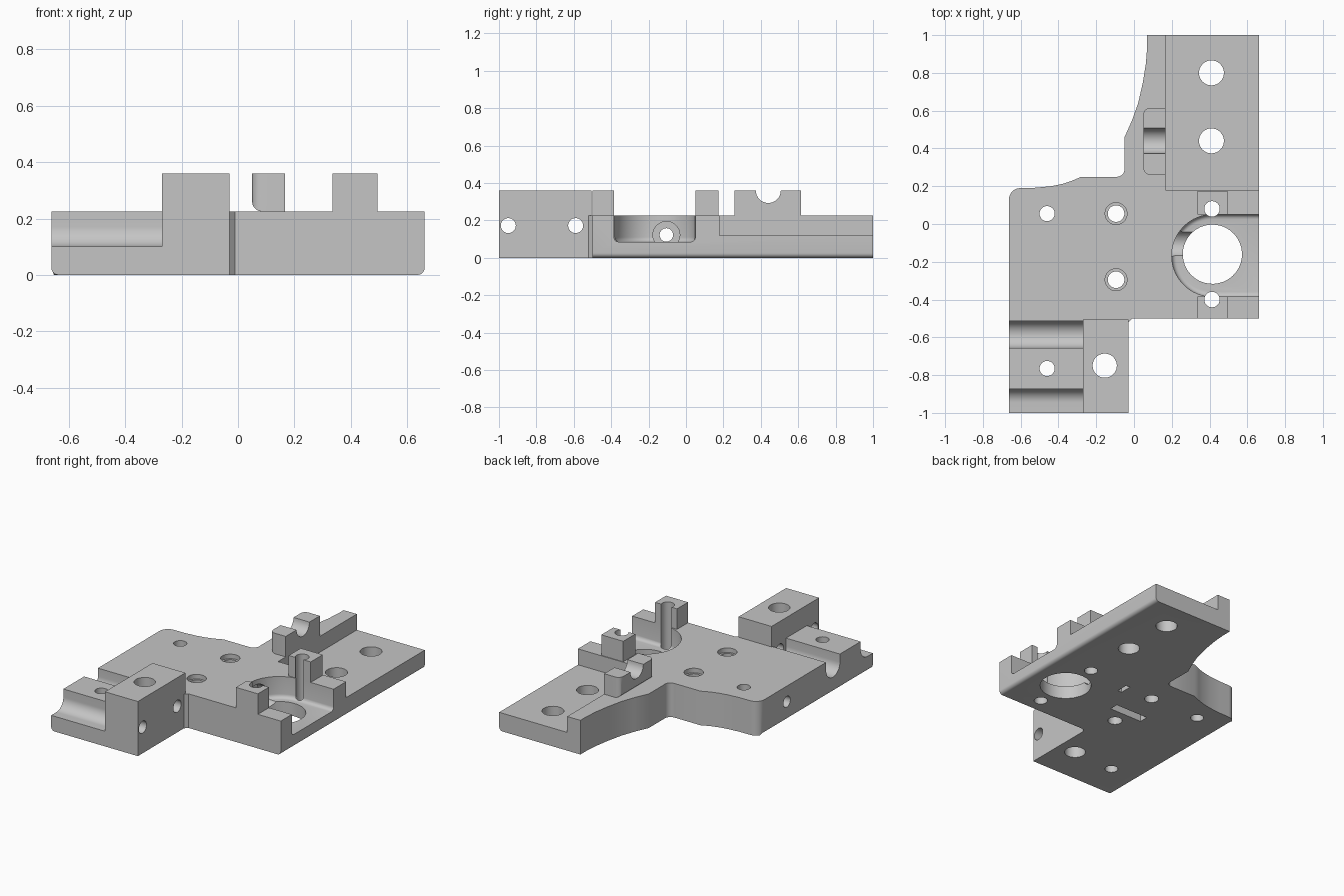
import bpy, bmesh
from math import sin, cos, radians

cube = bpy.data.objects.get("Cube")
if cube:
    bpy.data.objects.remove(cube, do_unlink=True)

grey = bpy.data.materials.new("plain_grey")
grey.use_nodes = True
grey.diffuse_color = (0.56, 0.56, 0.56, 1)
grey.node_tree.nodes["Principled BSDF"].inputs["Base Color"].default_value = (0.56, 0.56, 0.56, 1)

TOP, TALL, SIDE = 0.225, 0.36, 0.662


def arc(cx, cy, r, a0, a1, n=16):
    angles = [radians(a0 + (a1 - a0) * i / n) for i in range(n + 1)]
    return [(cx + r * cos(a), cy + r * sin(a)) for a in angles]


def prism(name, pts, lo, hi, axis="z", bevel=0, rule=None):
    """Extrude a closed profile along an axis; bevel the edges picked by rule."""
    bm = bmesh.new()
    place = {"z": lambda u, v, h: (u, v, h), "x": lambda u, v, h: (h, u, v)}[axis]
    ends = [[bm.verts.new(place(u, v, h)) for u, v in pts] for h in (lo, hi)]
    bm.faces.new(reversed(ends[0]))
    bm.faces.new(ends[1])
    for i in range(len(pts)):
        j = (i + 1) % len(pts)
        bm.faces.new((ends[0][i], ends[0][j], ends[1][j], ends[1][i]))
    bmesh.ops.recalc_face_normals(bm, faces=bm.faces)
    if bevel:
        edges = [e for e in bm.edges if all(rule(v.co) for v in e.verts)]
        bmesh.ops.bevel(bm, geom=edges, offset=bevel, segments=5, profile=0.5, affect="EDGES")
    mesh = bpy.data.meshes.new(name)
    bm.to_mesh(mesh)
    bm.free()
    mesh.materials.append(grey)
    obj = bpy.data.objects.new(name, mesh)
    bpy.context.collection.objects.link(obj)
    return obj


def box(name, x0, x1, y0, y1, z0, z1):
    return prism(name, [(x0, y0), (x1, y0), (x1, y1), (x0, y1)], z0, z1)


def rod(u, v, r, lo=-0.1, hi=0.5, axis="z"):
    return prism("cutter", arc(u, v, r, 3, 353, 35), lo, hi, axis)


def cut(cutter, *targets):
    """Subtract a cutter from each target, then discard it."""
    cutter.hide_render = True
    for obj in targets:
        mod = obj.modifiers.new("cut", "BOOLEAN")
        mod.operation, mod.solver, mod.object = "DIFFERENCE", "EXACT", cutter
        bpy.context.view_layer.update()
        graph = bpy.context.evaluated_depsgraph_get()
        mesh = bpy.data.meshes.new_from_object(obj.evaluated_get(graph))
        obj.modifiers.clear()
        obj.data = mesh
    bpy.data.objects.remove(cutter, do_unlink=True)


# Base plate outline with its scooped back-left side
outline = [(-SIDE, -1), (-0.03, -1), (-0.03, -0.52), (-0.01, -0.5), (SIDE, -0.5), (SIDE, 1),
           (0.07, 1), (0.07, 0.94), (0.063, 0.85), (0.047, 0.75), (0.022, 0.64),
           (-0.01, 0.55), (-0.05, 0.46)]
outline += arc(-0.09, 0.29, 0.04, 0, -90, 8)
outline += [(-0.28, 0.25), (-0.33, 0.228), (-0.38, 0.212), (-0.44, 0.2), (-0.52, 0.192)]
outline += arc(0.06 - SIDE, 0.13, 0.06, 90, 180, 8)
base = prism("base_plate", outline, 0, TOP, bevel=0.025,
             rule=lambda p: abs(p.x) > 0.655 and p.z < 0.01)

# Raised parts
block = box("clamp_block", -0.27, -0.03, -1, -0.505, TOP, TALL)
front_post = box("front_post", 0.335, 0.495, -0.5, -0.385, TOP, TALL)
back_post = box("back_post", 0.335, 0.495, 0.05, 0.175, TOP, TALL)
cradle_profile = [(0.26, TOP), (0.615, TOP), (0.615, TALL)]
cradle_profile += arc(0.44, TALL, 0.067, 0, -180)
cradle_profile += [(0.26, TALL)]
cradle = prism("cradle", cradle_profile, 0.05, 0.166, "x", 0.035,
               lambda p: p.x < 0.06 and (p.y < 0.27 or p.y > 0.61))

# Thinner back shelf
cut(box("cutter", 0.166, 0.8, 0.18, 1.1, 0.12, 0.5), base)

# Vertical holes
for x, y, r, part in ((0.41, 0.8, 0.066, None), (0.41, 0.44, 0.066, None),
                      (0.413, 0.08, 0.041, back_post), (0.413, -0.4, 0.041, front_post),
                      (-0.46, 0.055, 0.04, None), (-0.46, -0.765, 0.04, None),
                      (-0.155, -0.75, 0.064, block),
                      (-0.095, 0.055, 0.044, None), (-0.095, -0.295, 0.044, None)):
    cut(rod(x, y, r), *[p for p in (base, part) if p])
for y in (0.055, -0.295):
    cut(rod(-0.095, y, 0.058, 0.195, 0.5), base)

# Round pocket opening to the left side, with a through bore
pocket = arc(0.417, -0.1675, 0.2175, 90, 270, 32) + [(0.8, -0.385), (0.8, 0.05)]
cut(prism("cutter", pocket, 0.085, 0.5, bevel=0.025, rule=lambda p: p.z < 0.09), base)
cut(rod(0.415, -0.16, 0.157), base)

# Rod grooves beside the clamp block; the front one runs out as a low ledge
back_groove = arc(-0.585, 0.172, 0.072, 180, 360) + [(-0.513, 0.4), (-0.657, 0.4)]
front_groove = [(-0.873, 0.4)] + arc(-0.945, 0.172, 0.072, 0, -90) + [(-1.1, 0.1), (-1.1, 0.4)]
for y, groove in ((-0.59, back_groove), (-0.95, front_groove)):
    cut(prism("cutter", groove, -0.8, -0.27, "x"), base)
    cut(rod(y, 0.172, 0.04, -0.4, 0, "x"), base)

# Sideways bore into the pocket, with a wider mouth
cut(rod(-0.105, 0.122, 0.036, -0.8, 0.3, "x"), base)
cut(rod(-0.105, 0.122, 0.072, 0.17, 0.31, "x"), base)

# Shallow slots underneath
cut(box("cutter", -0.22, 0.02, -0.2, -0.14, -0.1, 0.05), base)
cut(box("cutter", 0.1, 0.13, 0, 0.08, -0.1, 0.05), base)

# Smooth curved walls, sharp corners
for obj in (base, block, front_post, back_post, cradle):
    obj.select_set(True)
    bpy.context.view_layer.objects.active = obj
bpy.ops.object.shade_smooth_by_angle(angle=radians(30))
